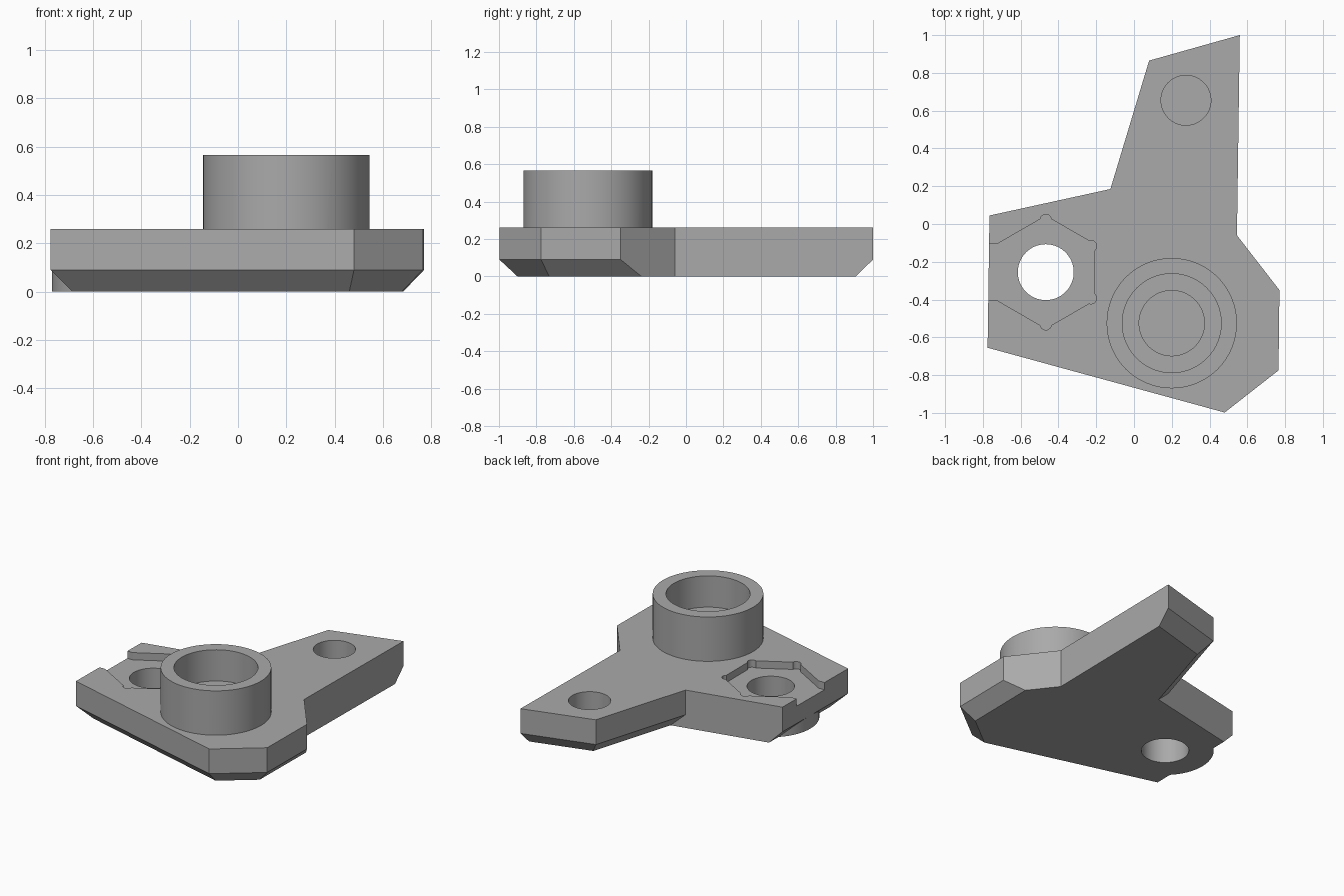
import bpy, bmesh, math
from mathutils import Vector
from mathutils.geometry import intersect_line_line_2d, intersect_line_line

cube = bpy.data.objects.get("Cube")
if cube:
    bpy.data.objects.remove(cube, do_unlink=True)

grey = bpy.data.materials.new("plain grey")
grey.use_nodes = True
tone = (0.4, 0.4, 0.4, 1)
grey.diffuse_color = tone
grey.node_tree.nodes["Principled BSDF"].inputs["Base Color"].default_value = tone


def loft(name, rings):
    """Solid through matching rings of points, capped at both ends."""
    bm = bmesh.new()
    loops = [[bm.verts.new(p) for p in ring] for ring in rings]
    n = len(loops[0])
    for low, high in zip(loops, loops[1:]):
        for i in range(n):
            j = (i + 1) % n
            bm.faces.new((low[i], low[j], high[j], high[i]))
    bm.faces.new(loops[0][::-1])
    bm.faces.new(loops[-1])
    bmesh.ops.recalc_face_normals(bm, faces=bm.faces)
    mesh = bpy.data.meshes.new(name)
    bm.to_mesh(mesh)
    bm.free()
    mesh.materials.append(grey)
    obj = bpy.data.objects.new(name, mesh)
    bpy.context.collection.objects.link(obj)
    return obj


def prism(name, points, z0, z1):
    return loft(name, [[(x, y, z) for x, y in points] for z in (z0, z1)])


def circle(centre, r, n=64, turn=0.0):
    return [(centre[0] + r * math.cos(turn + math.tau * i / n),
             centre[1] + r * math.sin(turn + math.tau * i / n)) for i in range(n)]


def combine(target, tool, operation):
    """Apply a boolean and throw the tool away."""
    mod = target.modifiers.new("cut", 'BOOLEAN')
    mod.operation, mod.object, mod.solver = operation, tool, 'EXACT'
    bpy.context.view_layer.update()
    result = bpy.data.meshes.new_from_object(
        target.evaluated_get(bpy.context.evaluated_depsgraph_get()))
    target.modifiers.clear()
    target.data = result
    bpy.data.objects.remove(tool, do_unlink=True)


# Plate outline, counter-clockwise; flag = the edge starting here is bevelled below
TOP, SHOULDER, BEVEL = 0.26, 0.09, 0.088
outline = [(-0.775, -0.655, 1), (0.48, -0.998, 1), (0.765, -0.775, 1),
           (0.77, -0.35, 0), (0.545, -0.06, 0), (0.56, 1.0, 1),
           (0.08, 0.865, 1), (-0.125, 0.185, 0), (-0.765, 0.045, 1)]


def inset_outline():
    edges = []
    for i, (x, y, bevelled) in enumerate(outline):
        a, b = Vector((x, y, 0)), Vector((*outline[(i + 1) % len(outline)][:2], 0))
        d = (b - a).normalized()
        shift = Vector((-d.y, d.x, 0)) * BEVEL * bevelled
        edges.append((a + shift, b + shift))
    return [intersect_line_line(*edges[i - 1], *edges[i])[0] for i in range(len(edges))]


# Plate with bevelled underside
plate = loft("mounting_plate", [
    inset_outline(),
    [(x, y, SHOULDER) for x, y, _ in outline],
    [(x, y, TOP) for x, y, _ in outline]])

# Round pad beneath the nut pocket and raised boss on top
nut, boss, arm = (-0.467, -0.255), (0.2, -0.525), (0.275, 0.655)
combine(plate, prism("pad", circle(nut, 0.303), 0, 0.2), 'UNION')
combine(plate, prism("boss", circle(boss, 0.345), 0.15, 0.565), 'UNION')

# Stepped bore in the boss
combine(plate, prism("bore", circle(boss, 0.262), 0.35, 0.7), 'DIFFERENCE')
combine(plate, prism("deep_bore", circle(boss, 0.173), 0.08, 0.5), 'DIFFERENCE')

# Blind hole in the arm, through hole in the nut pocket
combine(plate, prism("arm_hole", circle(arm, 0.132), 0.08, 0.4), 'DIFFERENCE')
combine(plate, prism("bolt_hole", circle(nut, 0.148), -0.1, 0.4), 'DIFFERENCE')

# Hexagonal nut pocket with relieved corners, open to the side
FLOOR = 0.21
combine(plate, prism("hexagon", circle(nut, 0.298, 6, math.pi / 6), FLOOR, 0.4), 'DIFFERENCE')
for k in (-1, 1):
    for angle in (30, 90):
        a = math.radians(k * angle)
        corner = (nut[0] + 0.276 * math.cos(a), nut[1] + 0.276 * math.sin(a))
        combine(plate, prism("relief", circle(corner, 0.03, 24), FLOOR, 0.4), 'DIFFERENCE')
slot = [(-0.9, nut[1] - 0.148), (nut[0], nut[1] - 0.148),
        (nut[0], nut[1] + 0.148), (-0.9, nut[1] + 0.148)]
combine(plate, prism("slot", slot, FLOOR, 0.4), 'DIFFERENCE')

# Smooth the round walls, keep the edges crisp
bpy.ops.object.select_all(action='DESELECT')
plate.select_set(True)
bpy.context.view_layer.objects.active = plate
bpy.ops.object.shade_smooth_by_angle(angle=math.radians(25))
